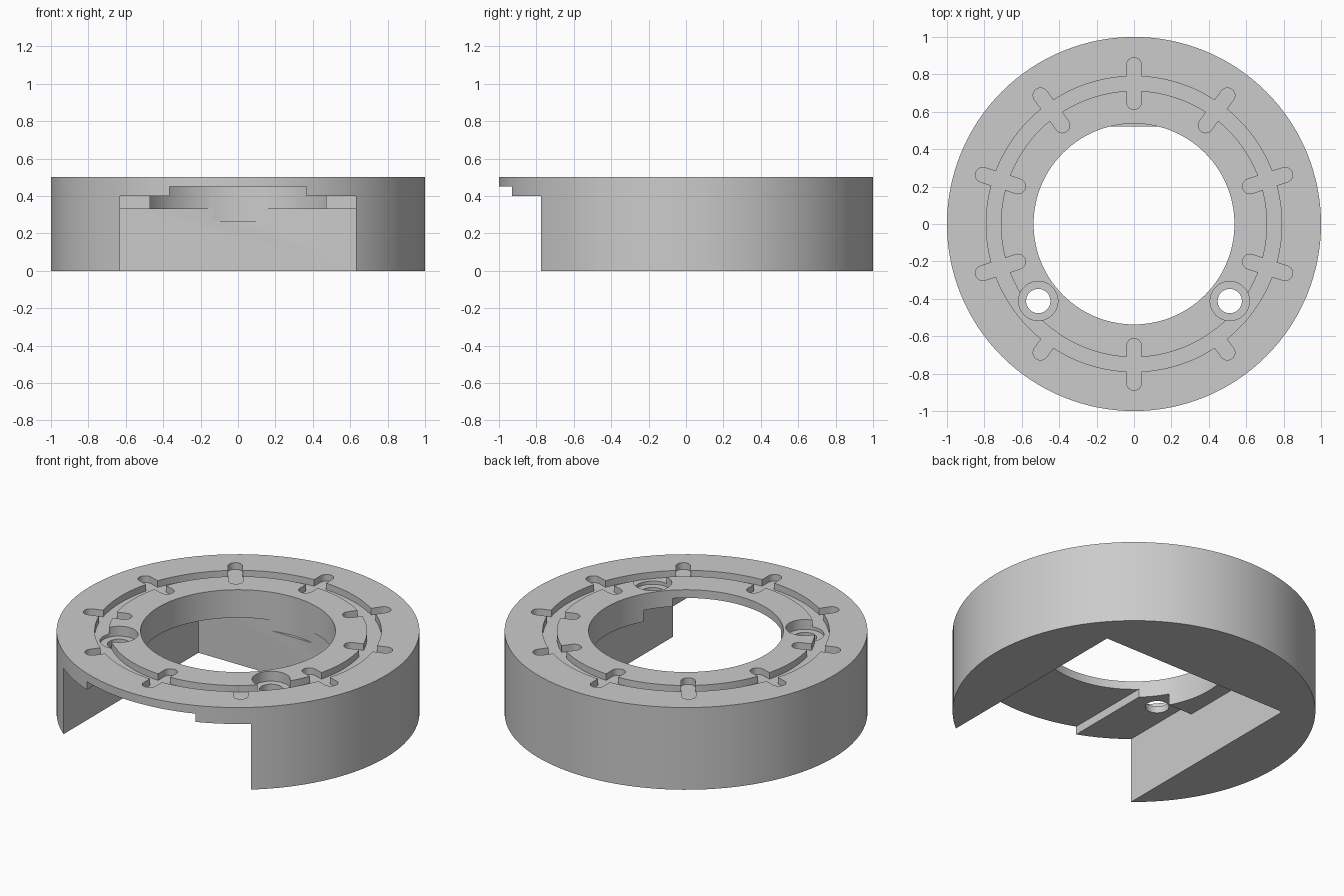
import bpy, bmesh, math
from mathutils import Matrix

if "Cube" in bpy.data.objects:
    bpy.data.objects.remove(bpy.data.objects["Cube"])

TOP, GROOVE = 0.5, 0.46


def mesh_object(name, bm):
    bmesh.ops.recalc_face_normals(bm, faces=bm.faces)
    me = bpy.data.meshes.new(name)
    bm.to_mesh(me)
    bm.free()
    ob = bpy.data.objects.new(name, me)
    bpy.context.collection.objects.link(ob)
    return ob


def prism(name, outline, z0, z1):
    bm = bmesh.new()
    face = bm.faces.new([bm.verts.new((x, y, z0)) for x, y in outline])
    ext = bmesh.ops.extrude_face_region(bm, geom=[face])
    verts = [v for v in ext["geom"] if isinstance(v, bmesh.types.BMVert)]
    bmesh.ops.translate(bm, verts=verts, vec=(0, 0, z1 - z0))
    return mesh_object(name, bm)


def circle(r, n, cx=0, cy=0):
    return [(cx + r * math.cos(math.tau * i / n), cy + r * math.sin(math.tau * i / n)) for i in range(n)]


def box(name, x, y0, y1, z0, z1):
    return prism(name, [(-x, y0), (x, y0), (x, y1), (-x, y1)], z0, z1)


def ring(name, r0, r1, z0, z1, n):
    bm = bmesh.new()
    vs = [bm.verts.new((r, 0, z)) for r, z in ((r0, z0), (r1, z0), (r1, z1), (r0, z1))]
    es = [bm.edges.new((vs[i], vs[(i + 1) % 4])) for i in range(4)]
    bmesh.ops.spin(bm, geom=vs + es, cent=(0, 0, 0), axis=(0, 0, 1), angle=math.tau, steps=n)
    bmesh.ops.remove_doubles(bm, verts=bm.verts, dist=1e-4)
    return mesh_object(name, bm)


def slot(name, angle, r0, r1, half):
    # radial slot with rounded ends
    pts = []
    for c, start in ((r1 - half, -90), (r0 + half, 90)):
        for i in range(13):
            a = math.radians(start + 15 * i)
            pts.append((c + half * math.cos(a), half * math.sin(a)))
    ob = prism(name, pts, GROOVE, 0.6)
    ob.data.transform(Matrix.Rotation(math.radians(angle), 4, 'Z'))
    return ob


# Round body
body = prism("base_ring", circle(1, 128), 0, TOP)

# Central bore, front opening with stepped ceiling, and shallow front channel
cutters = [
    prism("bore_cutter", circle(0.537, 128), 0.265, 0.6),
    box("opening_cutter", 0.63, -1.2, 0.52, -0.1, 0.33),
    box("opening_front_cutter", 0.63, -1.2, -0.26, -0.1, 0.40),
    box("channel_cutter", 0.365, -1.2, -0.26, 0.2, 0.45),
    ring("groove_cutter", 0.712, 0.79, GROOVE, 0.6, 128),
]

# Ten radial slots; the two beside the screw holes only reach outward
for k in range(10):
    angle = 90 + 36 * k
    inner = 0.71 if angle in (234, 306) else 0.612
    cutters.append(slot("slot_cutter", angle, inner, 0.89, 0.04))

# Counterbored screw holes
for s in (-1, 1):
    cutters.append(prism("counterbore_cutter", circle(0.105, 48, 0.512 * s, -0.412), 0.44, 0.6))
    cutters.append(prism("screw_hole_cutter", circle(0.065, 32, 0.512 * s, -0.412), 0.2, 0.6))

for c in cutters:
    c.hide_render = True
    mod = body.modifiers.new(c.name, 'BOOLEAN')
    mod.operation = 'DIFFERENCE'
    mod.solver = 'EXACT'
    mod.object = c

# Bake the cuts and remove the helpers
bpy.context.view_layer.update()
result = bpy.data.meshes.new_from_object(body.evaluated_get(bpy.context.evaluated_depsgraph_get()))
body.modifiers.clear()
body.data = result
for c in cutters:
    bpy.data.objects.remove(c)

mat = bpy.data.materials.new("plain grey")
mat.diffuse_color = (0.6, 0.6, 0.6, 1)
mat.use_nodes = True
mat.node_tree.nodes["Principled BSDF"].inputs["Base Color"].default_value = mat.diffuse_color
body.data.materials.clear()
body.data.materials.append(mat)
bpy.context.view_layer.objects.active = body
body.select_set(True)
bpy.ops.object.shade_smooth_by_angle(angle=math.radians(30))
